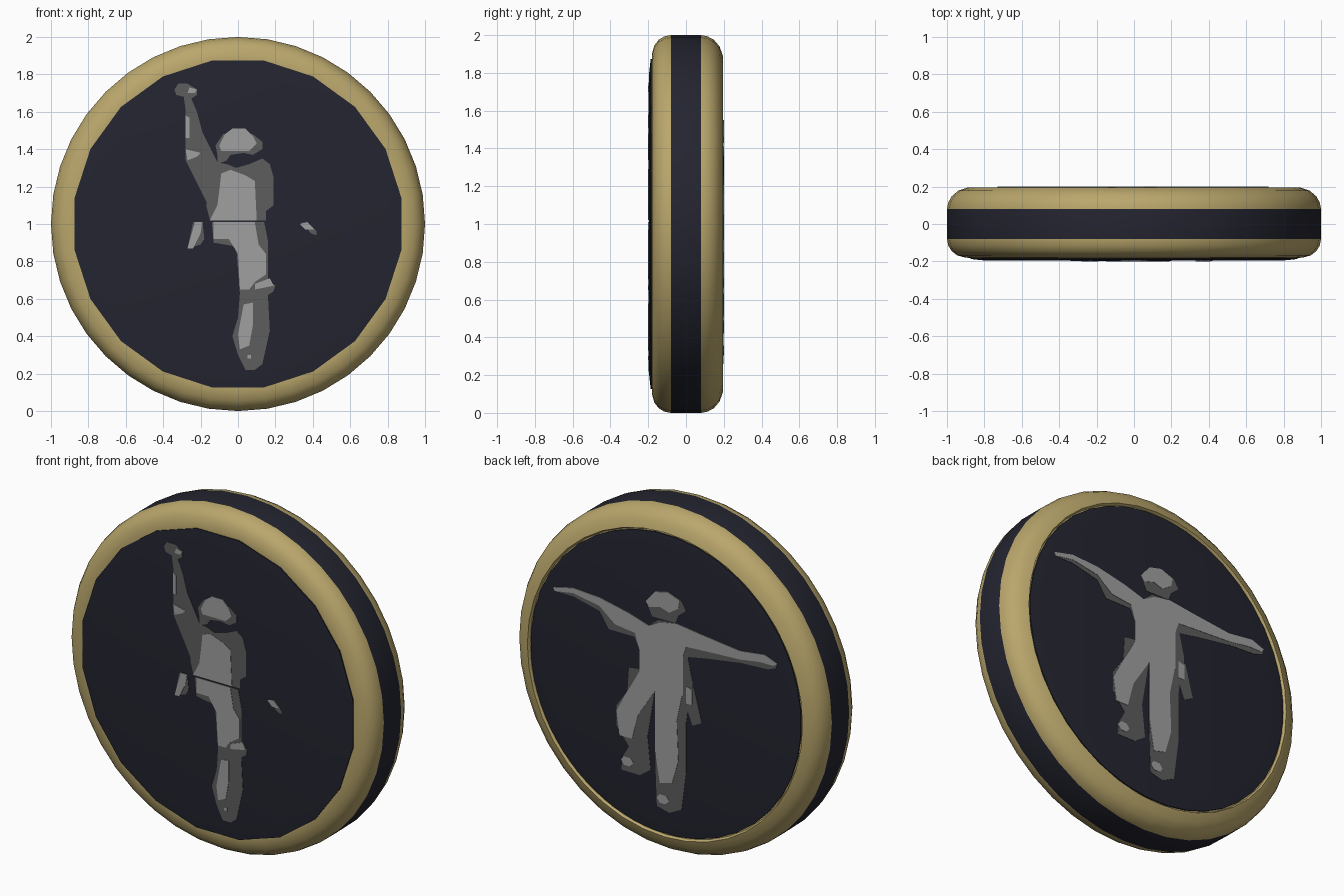
import bpy, bmesh, math

cube = bpy.data.objects.get("Cube")
if cube:
    bpy.data.objects.remove(cube, do_unlink=True)


def material(name, rgb):
    mat = bpy.data.materials.new(name)
    mat.use_nodes = True
    mat.diffuse_color = (*rgb, 1)
    mat.node_tree.nodes["Principled BSDF"].inputs["Base Color"].default_value = (*rgb, 1)
    return mat


GOLD = material("antique gold", (0.49, 0.385, 0.15))
NAVY = material("dark navy", (0.017, 0.018, 0.029))
LIGHT = material("light grey", (0.35, 0.35, 0.35))
DARK = material("dark grey", (0.11, 0.11, 0.11))
FRONT, BACK = -1, 1


def make_object(name, bm, mats):
    bmesh.ops.recalc_face_normals(bm, faces=bm.faces)
    mesh = bpy.data.meshes.new(name)
    bm.to_mesh(mesh)
    bm.free()
    for mat in mats:
        mesh.materials.append(mat)
    obj = bpy.data.objects.new(name, mesh)
    bpy.context.collection.objects.link(obj)
    return obj


def revolve(name, profile, sides, mats, phase=0.0):
    """Turn a closed (radius, y) profile about the y axis through z = 1."""
    bm = bmesh.new()
    rings = []
    for i in range(sides):
        a = math.tau * i / sides + phase
        rings.append([bm.verts.new((r * math.cos(a), y, 1 + r * math.sin(a)))
                      for r, y in profile])
    count = len(profile)
    for i in range(sides):
        one, two = rings[i], rings[(i + 1) % sides]
        for j in range(count):
            k = (j + 1) % count
            bm.faces.new((one[j], one[k], two[k], two[j]))
    bmesh.ops.remove_doubles(bm, verts=bm.verts, dist=0.0001)
    obj = make_object(name, bm, mats)
    bpy.ops.object.select_all(action="DESELECT")
    obj.select_set(True)
    bpy.context.view_layer.objects.active = obj
    bpy.ops.object.shade_smooth_by_angle(angle=math.radians(40))
    return obj


def plate(name, side, mat, points):
    """Thin relief plate from an outline given in hundredths of (x, z)."""
    top = 0.2 if mat == LIGHT else 0.198
    bm = bmesh.new()
    face = bm.faces.new([bm.verts.new((x / 100, side * 0.194, z / 100)) for x, z in points])
    grown = bmesh.ops.extrude_face_region(bm, geom=[face])["geom"]
    for v in grown:
        if isinstance(v, bmesh.types.BMVert):
            v.co.y = side * top
    bmesh.ops.triangulate(bm, faces=[f for f in bm.faces if len(f.verts) > 4])
    return make_object(name, bm, [mat])


# Rounded gold rim with a dark band around the edge
rim = revolve("rim", [
    (0.8, -0.17), (0.86, -0.182), (0.9, -0.18), (0.945, -0.168), (0.975, -0.145),
    (0.993, -0.115), (1.0, -0.08), (1.0, 0.08), (0.993, 0.115), (0.975, 0.148),
    (0.94, 0.178), (0.89, 0.195), (0.882, 0.18), (0.8, 0.18)], 40, [GOLD, NAVY])
for poly in rim.data.polygons:
    radius = math.hypot(poly.center.x, poly.center.z - 1)
    if abs(poly.center.y) < 0.05 and radius > 0.9:
        poly.material_index = 1

# Slightly domed face discs
for name, side, edge, sides in (("front_disc", FRONT, 0.885, 20), ("back_disc", BACK, 0.876, 40)):
    revolve(name, [(0, side * 0.16), (edge, side * 0.16), (edge, side * 0.187),
                   (0.8, side * 0.196), (0, side * 0.196)], sides, [NAVY], math.pi / sides)

# Front figure: raised arm
plate("front_arm", FRONT, DARK, [
    (-34, 172), (-32, 175), (-27, 175), (-22, 172), (-22, 169), (-25, 167), (-22, 160),
    (-19, 149), (-11, 133), (-11, 118), (-15, 108), (-23, 124), (-28, 134), (-28, 161),
    (-29, 168), (-33, 169)])
plate("front_knuckle", FRONT, LIGHT, [(-26, 173), (-22, 172), (-23, 170), (-27, 170)])
plate("front_sleeve", FRONT, LIGHT, [(-28, 158), (-26, 157), (-26, 146), (-28, 146)])
plate("front_elbow", FRONT, LIGHT, [(-28, 140), (-20, 138), (-22, 136), (-27, 134)])

# Front figure: head and torso
plate("front_helmet", FRONT, DARK, [
    (-12, 142), (-8, 148), (8, 148), (13, 144), (13, 140), (8, 137), (3, 138), (-4, 137),
    (-6, 134), (-11, 132), (-11, 137)])
plate("front_helmet_top", FRONT, LIGHT, [
    (-10, 142), (-7, 148), (-3, 151), (4, 151), (8, 147), (10, 143), (6, 139), (-9, 139)])
plate("front_torso", FRONT, DARK, [
    (-12, 133), (-6, 132), (-1, 130), (6, 132), (13, 135), (17, 132), (19, 125), (19, 110),
    (15, 107), (15, 102), (-15, 102), (-17, 110)])
plate("front_vest", FRONT, LIGHT, [
    (-9, 127), (-4, 129), (4, 126), (9, 123), (10, 102), (-15, 102), (-11, 110), (-10, 118)])

# Front figure: leg, boot and hip pouches
plate("front_leg", FRONT, DARK, [
    (-14, 101), (14, 101), (16, 91), (16, 70), (20, 67), (19, 64), (16, 62), (17, 43),
    (13, 25), (9, 22), (4, 22), (0, 30), (-3, 40), (0, 50), (1, 63), (-1, 88), (-13, 90)])
plate("front_thigh", FRONT, LIGHT, [
    (-13, 101), (9, 101), (11, 89), (15, 84), (15, 73), (9, 69), (6, 65), (1, 65),
    (0, 84), (-5, 92), (-13, 92)])
plate("front_knee", FRONT, LIGHT, [(9, 68), (17, 71), (19, 67), (9, 65)])
plate("front_shin", FRONT, LIGHT, [(3, 57), (8, 58), (8, 46), (6, 35), (1, 33), (0, 41)])
plate("front_toe", FRONT, LIGHT, [(5, 30), (7, 30), (7, 28), (5, 28)])
plate("front_pouch", FRONT, DARK, [(-24, 101), (-19, 101), (-18, 92), (-20, 89), (-27, 87)])
plate("front_pouch_flap", FRONT, LIGHT, [(-23, 101), (-19, 101), (-20, 95), (-24, 87), (-27, 87)])
plate("front_fingers", FRONT, DARK, [(34, 101), (38, 100), (42, 96), (42, 94), (39, 95)])
plate("front_finger_tips", FRONT, LIGHT, [(33, 100), (37, 101), (41, 97), (36, 97)])

# Back figure: outstretched arms
plate("back_left_arm", BACK, DARK, [
    (72, 138), (71, 136), (59, 136), (42, 132), (36, 123), (19, 123), (10, 132), (23, 136),
    (42, 140), (59, 141)])
plate("back_left_sleeve", BACK, LIGHT, [
    (72, 138), (71, 136), (59, 138), (42, 135), (32, 127), (16, 125), (10, 132), (23, 136),
    (42, 140), (59, 141)])
plate("back_right_arm", BACK, DARK, [
    (-8, 138), (-23, 136), (-49, 133), (-65, 135), (-73, 132), (-72, 129), (-67, 127),
    (-49, 126), (-29, 123), (-13, 120)])
plate("back_right_sleeve", BACK, LIGHT, [
    (-8, 138), (-23, 136), (-49, 133), (-65, 135), (-73, 132), (-71, 130), (-62, 130),
    (-49, 128), (-29, 127), (-12, 126)])

# Back figure: head and torso
plate("back_helmet", BACK, DARK, [
    (12, 146), (6, 153), (-2, 155), (-11, 152), (-14, 147), (-9, 143), (-7, 138), (8, 138),
    (10, 142)])
plate("back_helmet_top", BACK, LIGHT, [
    (12, 146), (6, 153), (-2, 155), (-10, 152), (-9, 147), (-3, 143), (3, 145), (10, 143)])
plate("back_torso", BACK, DARK, [
    (10, 132), (4, 137), (-8, 138), (-17, 134), (-15, 120), (-18, 107), (-18, 95),
    (16, 95), (16, 116), (20, 124)])
plate("back_jacket", BACK, LIGHT, [
    (10, 132), (3, 136), (-8, 138), (-16, 132), (-12, 120), (-12, 97), (16, 97),
    (16, 116), (19, 125)])

# Back figure: legs, boots and holsters
plate("back_right_leg", BACK, DARK, [
    (6, 97), (-16, 97), (-14, 82), (-14, 53), (-11, 30), (-3, 26), (5, 28), (6, 54)])
plate("back_right_trouser", BACK, LIGHT, [
    (6, 98), (-12, 100), (-8, 81), (-9, 58), (-5, 44), (3, 42), (6, 60)])
plate("back_left_leg", BACK, DARK, [
    (6, 97), (9, 79), (11, 67), (9, 48), (16, 43), (28, 43), (27, 51), (23, 58), (31, 68),
    (31, 80), (24, 90), (23, 104), (16, 105)])
plate("back_left_trouser", BACK, LIGHT, [
    (6, 98), (6, 95), (17, 78), (21, 63), (29, 63), (31, 77), (24, 90), (21, 95), (16, 104)])
plate("back_holster", BACK, DARK, [(-13, 104), (-19, 103), (-24, 84), (-18, 81), (-14, 91)])
plate("back_holster_flap", BACK, LIGHT, [(-14, 103), (-18, 102), (-18, 93), (-14, 93)])
for name, x, z in (("back_left_heel", 24, 49), ("back_right_heel", 1, 33)):
    plate(name, BACK, LIGHT, [(x + 4 * math.cos(i * math.tau / 6), z + 3 * math.sin(i * math.tau / 6))
                              for i in range(6)])
